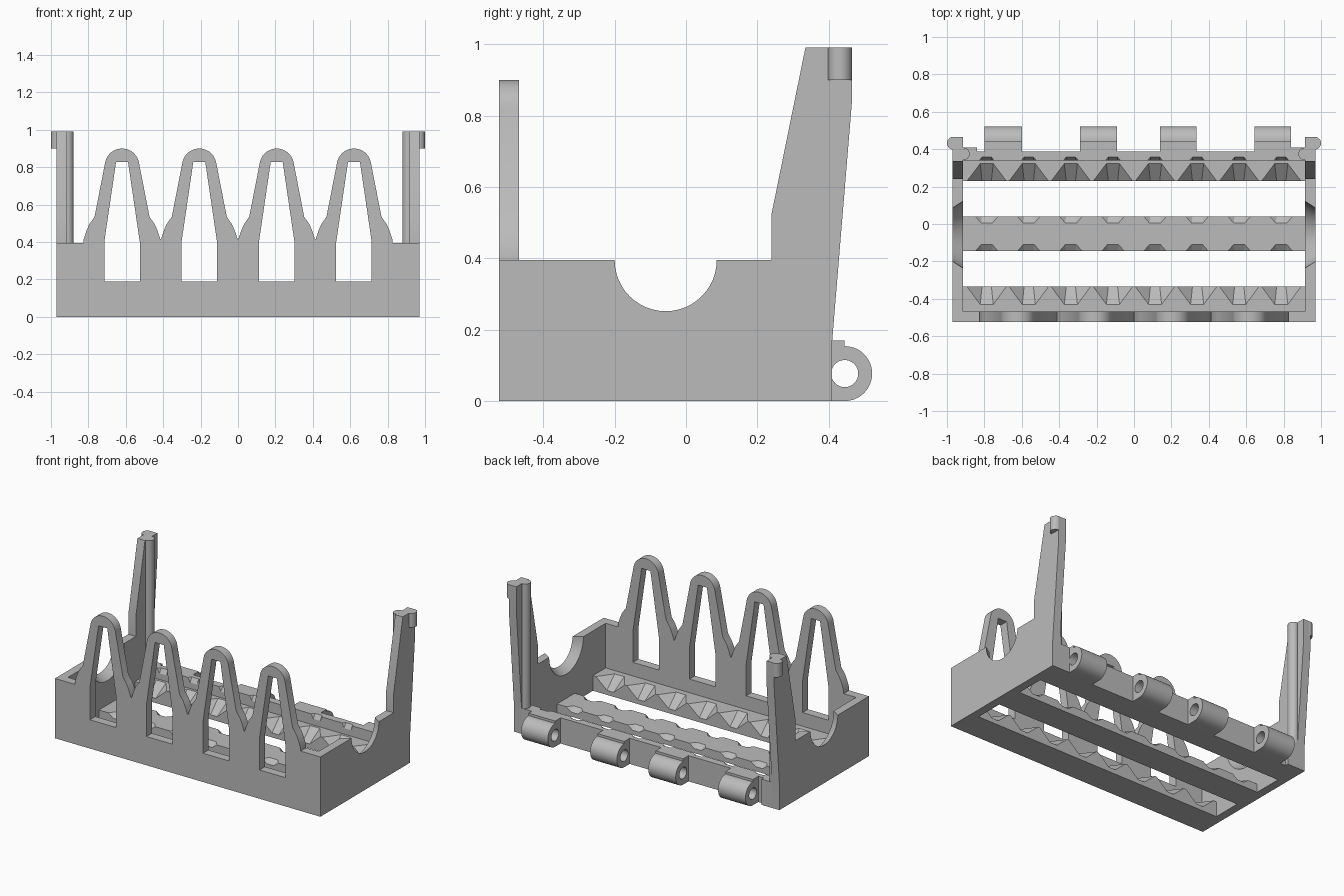
import bpy, bmesh, math

if "Cube" in bpy.data.objects:
    bpy.data.objects.remove(bpy.data.objects["Cube"])

grey = bpy.data.materials.new("plain_grey")
grey.diffuse_color = (0.5, 0.5, 0.5, 1)
grey.use_nodes = True
grey.node_tree.nodes["Principled BSDF"].inputs["Base Color"].default_value = grey.diffuse_color


def finish(name, bm, smooth=True):
    bmesh.ops.remove_doubles(bm, verts=bm.verts, dist=1e-5)
    bmesh.ops.recalc_face_normals(bm, faces=bm.faces)
    me = bpy.data.meshes.new(name)
    bm.to_mesh(me)
    bm.free()
    me.materials.clear()
    me.materials.append(grey)
    ob = bpy.data.objects.new(name, me)
    bpy.context.collection.objects.link(ob)
    if smooth:
        bpy.ops.object.select_all(action='DESELECT')
        ob.select_set(True)
        bpy.context.view_layer.objects.active = ob
        bpy.ops.object.shade_smooth_by_angle(angle=math.radians(30))
    return ob


def prism(name, loops, axis, a, b, tweak=None):
    """Extrude 2D loops (inner loops are holes) from a to b along an axis."""
    cu = bpy.data.curves.new(name + "_profile", 'CURVE')
    cu.dimensions, cu.fill_mode, cu.extrude = '2D', 'BOTH', 0.5
    for loop in loops:
        sp = cu.splines.new('POLY')
        sp.points.add(len(loop) - 1)
        for p, (u, v) in zip(sp.points, loop):
            p.co = (u, v, 0, 1)
        sp.use_cyclic_u = True
    tmp = bpy.data.objects.new(name + "_tmp", cu)
    bpy.context.collection.objects.link(tmp)
    dg = bpy.context.evaluated_depsgraph_get()
    me = bpy.data.meshes.new_from_object(tmp.evaluated_get(dg))
    bm = bmesh.new()
    bm.from_mesh(me)
    bpy.data.objects.remove(tmp)
    bpy.data.curves.remove(cu)
    bpy.data.meshes.remove(me)
    for v in bm.verts:
        u, w, t = v.co
        t = a + (t + 0.5) * (b - a)
        v.co = {'x': (t, u, w), 'y': (u, t, w), 'z': (u, w, t)}[axis]
        if tweak:
            tweak(v)
    return finish(name, bm)


def arc(cx, cy, r, a0, a1, n=24):
    return [(cx + r * math.cos(math.radians(a0 + (a1 - a0) * i / n)),
             cy + r * math.sin(math.radians(a0 + (a1 - a0) * i / n))) for i in range(n + 1)]


def circle(cx, cy, r, n=32):
    return arc(cx, cy, r, 0, 360, n)[:-1]


def rect(x0, x1, y0, y1):
    return [(x0, y0), (x1, y0), (x1, y1), (x0, y1)]


# front wall with four looped fingers and windows
top = 0.395
outline = [(-0.97, 0), (-0.97, top)]
windows = []
for cx in (-0.62, -0.207, 0.207, 0.62):
    ear = [(0.205, top + 0.02), (0.19, 0.46), (0.175, 0.495), (0.147, 0.535)]
    outline += [(cx - x, z) for x, z in ear]
    outline += arc(cx, 0.808, 0.092, 172, 8)
    outline += [(cx + x, z) for x, z in reversed(ear)]
    windows.append([(cx - 0.095, 0.19), (cx + 0.095, 0.19), (cx + 0.095, 0.4),
                    (cx + 0.032, 0.828), (cx - 0.032, 0.828), (cx - 0.095, 0.4)])
outline += [(0.825, top), (0.97, top), (0.97, 0)]
outline.insert(2, (-0.825, top))
prism("front_wall", [outline] + windows, 'y', -0.525, -0.468)

# side walls with a flared round scoop and a tall rear arm
side = ([(-0.525, 0), (-0.525, top)] + arc(-0.057, top, 0.143, 180, 360)
        + [(0.24, top), (0.24, 0.525), (0.335, 0.992), (0.465, 0.992),
           (0.465, 0.835), (0.41, 0.17), (0.41, 0)])


def flare(v):
    dy, dz = v.co.y + 0.057, v.co.z - top
    if abs(v.co.x) < 0.94 and math.hypot(dy, dz) < 0.16:
        v.co.y, v.co.z = -0.057 + dy * 1.25, top + dz * 1.25


for s, label in ((-1, "left"), (1, "right")):
    prism(label + "_side_wall", [side], 'x', s * 0.97, s * 0.915, flare)
    prism(label + "_arm_rib", [circle(s * 0.912, 0.375, 0.033)], 'z', 0.0, 0.992)
    prism(label + "_arm_knob", [circle(s * 0.966, 0.432, 0.034)], 'z', 0.9, 0.992)
    prism(label + "_rear_corner", [rect(s * 0.84, s * 0.97, 0.34, 0.41)], 'z', 0, 0.17)


def slat(name, edge, back, depth, h, low, wo, wi, wl):
    """Floor slat with eight tapered notches along one edge."""
    bm = bmesh.new()
    d = edge + math.copysign(depth, back - edge)
    E = 0.915

    def face(pts):
        bm.faces.new([bm.verts.new(p) for p in pts])
    upper, rim = [(-E, edge, h)], [(-E, edge, h)]
    for i in range(8):
        c = (i - 3.5) * 0.225
        a, b = (c - wo, edge, h), (c + wo, edge, h)
        p, q = (c - wi, d, h), (c + wi, d, h)
        m, n = (c - wl, edge, low), (c + wl, edge, low)
        upper += [a, p, q, b]
        rim += [a, m, n, b]
        face([a, m, p])
        face([m, n, q, p])
        face([n, b, q])
    e = (E, edge, h)
    face(upper + [e, (E, back, h), (-E, back, h)])
    face(rim + [e, (E, edge, 0), (-E, edge, 0)])
    face([(-E, edge, 0), (E, edge, 0), (E, back, 0), (-E, back, 0)])
    face([(-E, back, 0), (E, back, 0), (E, back, h), (-E, back, h)])
    for x in (-E, E):
        face([(x, edge, 0), (x, back, 0), (x, back, h), (x, edge, h)])
    finish(name, bm, False)


# floor slats and the higher rear bar
slat("front_slat", -0.335, -0.48, 0.095, 0.1, 0.03, 0.105, 0.035, 0.025)
slat("middle_slat_front", -0.145, -0.05, 0.035, 0.056, 0.03, 0.06, 0.03, 0.025)
slat("middle_slat_rear", 0.04, -0.05, 0.035, 0.056, 0.03, 0.06, 0.03, 0.025)
slat("rear_slat", 0.23, 0.36, 0.093, 0.1, 0.03, 0.105, 0.035, 0.025)
slat("rear_bar", 0.34, 0.388, 0.018, 0.17, 0.14, 0.04, 0.025, 0.025)

# hinge knuckles with their mounting blocks
knuckle = ([(0.36, 0.0), (0.36, 0.17), (0.445, 0.17)] + arc(0.445, 0.077, 0.077, 90, -90))
for i, (x0, x1) in enumerate(((-0.8, -0.6), (-0.29, -0.09), (0.14, 0.335), (0.645, 0.84))):
    prism(f"hinge_knuckle_{i + 1}", [knuckle, circle(0.445, 0.077, 0.038)], 'x', x0, x1)
